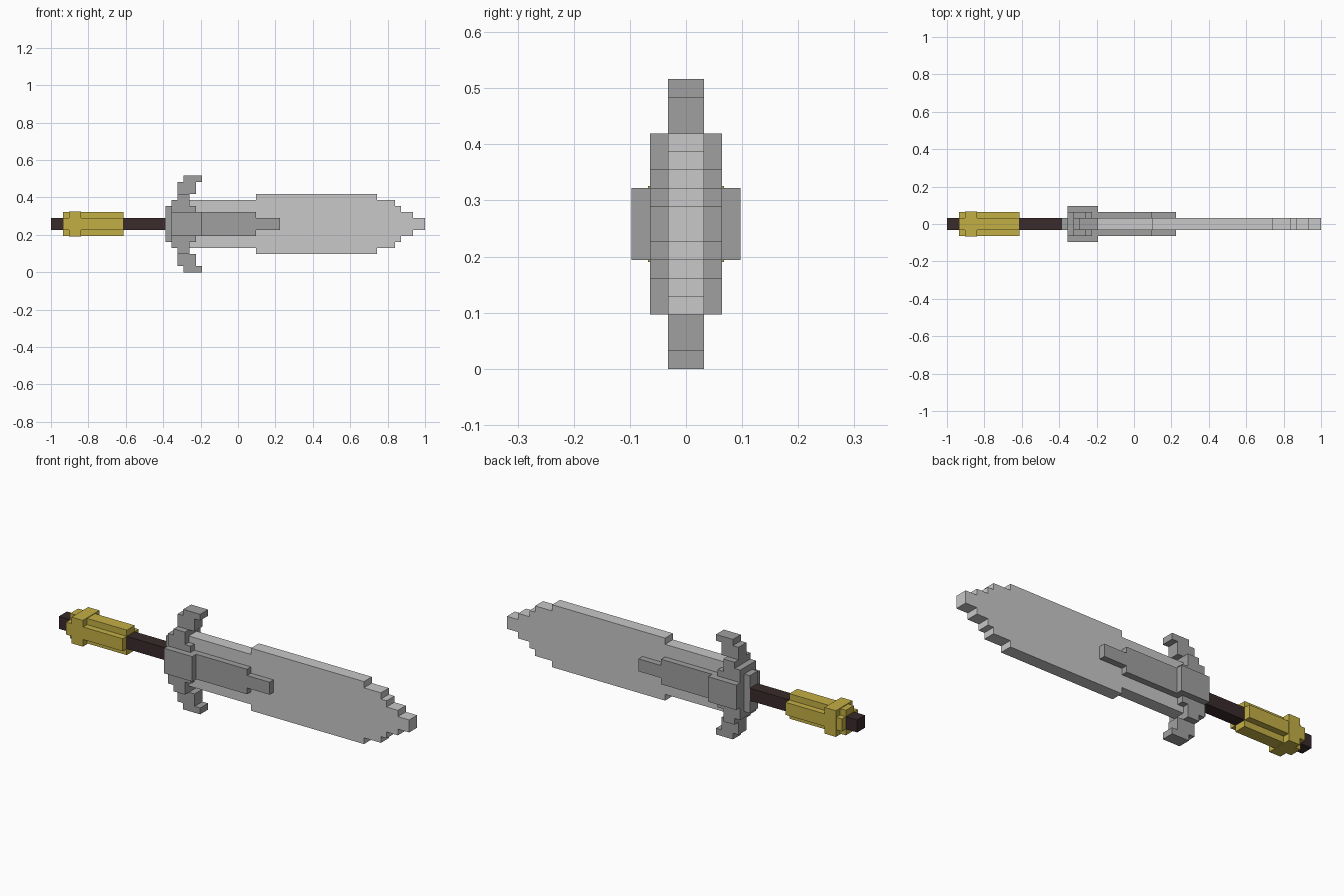
import bpy
import bmesh
from mathutils import Vector

UNIT = 1 / 31          # one block of the blocky grid
MID = 8                # height of the sword's axis, in blocks

if "Cube" in bpy.data.objects:
    bpy.data.objects.remove(bpy.data.objects["Cube"])


def material(name, rgb):
    mat = bpy.data.materials.new(name)
    mat.use_nodes = True
    mat.diffuse_color = (*rgb, 1)
    mat.node_tree.nodes["Principled BSDF"].inputs["Base Color"].default_value = (*rgb, 1)
    return mat


light_steel = material("light steel", (0.58, 0.58, 0.58))
dark_steel = material("dark steel", (0.35, 0.35, 0.35))
gold = material("gold", (0.55, 0.43, 0.06))
brown = material("dark brown", (0.042, 0.024, 0.025))


def prism(name, outline, start, end, mat, axis="Y"):
    """Extrude a flat outline: (x, z) points along Y, or (y, z) points along X."""
    bm = bmesh.new()
    place = (lambda a, b: Vector((a, start, b + MID))) if axis == "Y" else \
            (lambda a, b: Vector((start, a, b + MID)))
    face = bm.faces.new([bm.verts.new(place(a, b) * UNIT) for a, b in outline])
    grown = bmesh.ops.extrude_face_region(bm, geom=[face])
    shift = Vector((0, end - start, 0) if axis == "Y" else (end - start, 0, 0)) * UNIT
    bmesh.ops.translate(bm, vec=shift,
                        verts=[v for v in grown["geom"] if isinstance(v, bmesh.types.BMVert)])
    bmesh.ops.recalc_face_normals(bm, faces=bm.faces)
    mesh = bpy.data.meshes.new(name)
    bm.to_mesh(mesh)
    bm.free()
    mesh.materials.append(mat)
    obj = bpy.data.objects.new(name, mesh)
    bpy.context.collection.objects.link(obj)
    return obj


def stepped(name, start, spans, depth, mat):
    """Plate along x, symmetric in height; spans are (end x, half height)."""
    top, x = [], start
    for end, half in spans:
        top += [(x, half), (end, half)]
        x = end
    bottom = [(x, -z) for x, z in reversed(top)]
    return prism(name, top + bottom, -depth, depth, mat)


def square(half):
    return [(-half, -half), (half, -half), (half, half), (-half, half)]


# Blade with stepped point
stepped("blade", -8, [(3, 4), (23, 5), (26, 4), (27, 3), (29, 2), (31, 1)], 1, light_steel)

# Raised rib on both blade faces
stepped("blade_rib", -7, [(3, 2), (7, 1)], 2, dark_steel)

# Guard: collar, main body and thick centre block
stepped("guard_collar", -12, [(-11, 3)], 1, dark_steel)
stepped("guard_body", -11, [(-10, 4), (-8, 5), (-7, 3)], 2, dark_steel)
stepped("guard_centre", -11, [(-6, 2)], 3, dark_steel)

# Hooked guard tips, above and below
hook = [(-10, 5), (-10, 7), (-9, 7), (-9, 8), (-6, 8), (-6, 7), (-7, 7), (-7, 5)]
for side, sign in (("upper", 1), ("lower", -1)):
    prism(side + "_guard_hook", [(x, z * sign) for x, z in hook], -1, 1, dark_steel)

# Grip running through to the pommel end
prism("grip", square(1), -31, -12, brown, "X")

# Gold sleeve with cross-shaped section, and its collar ring
cross = [(-2, -1), (-1, -1), (-1, -2), (1, -2), (1, -1), (2, -1),
         (2, 1), (1, 1), (1, 2), (-1, 2), (-1, 1), (-2, 1)]
prism("grip_sleeve", cross, -29, -19, gold, "X")
prism("sleeve_ring", square(2.1), -28, -26, gold, "X")
